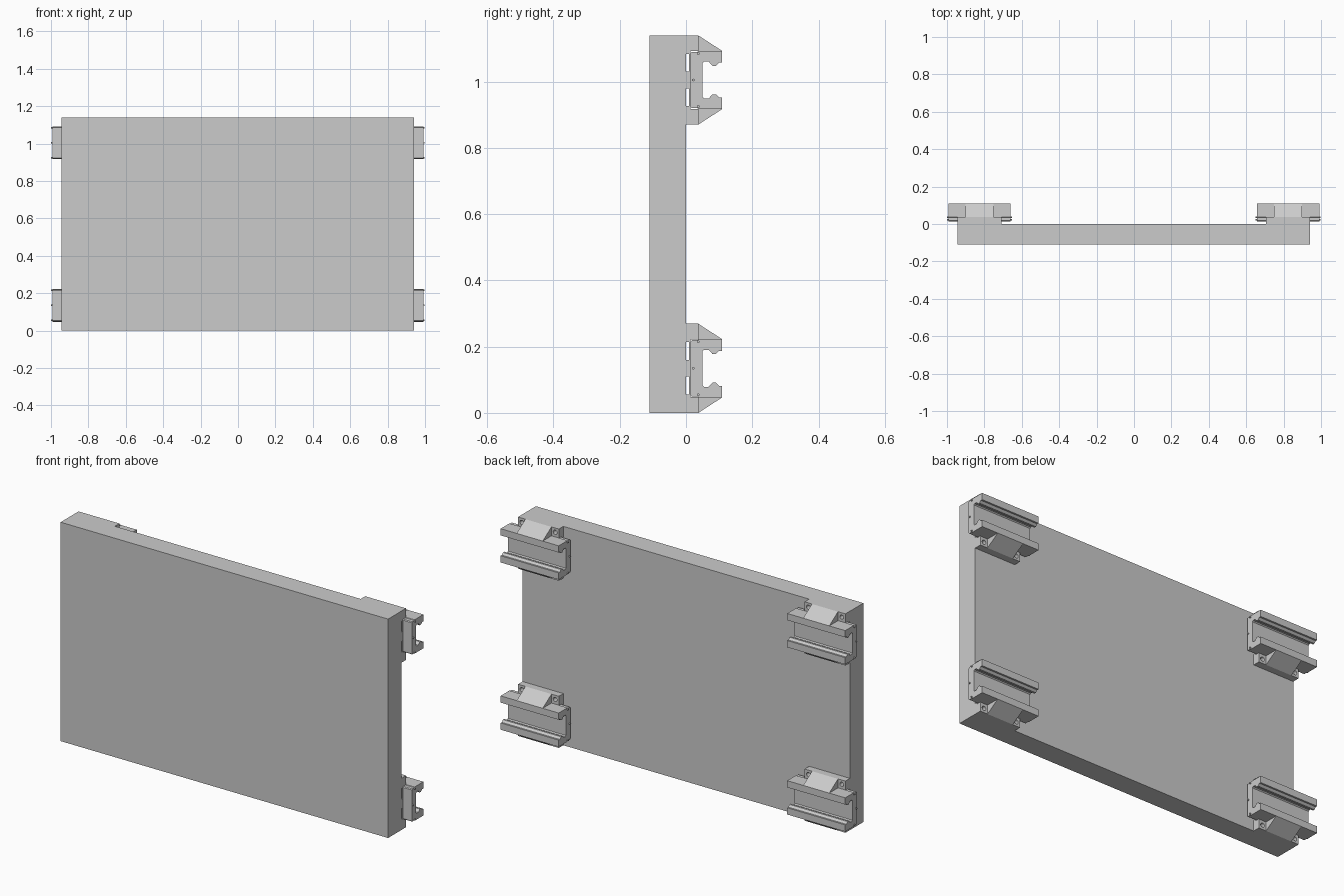
import bpy, bmesh, math
from mathutils import Matrix

cube = bpy.data.objects.get("Cube")
if cube:
    bpy.data.objects.remove(cube, do_unlink=True)

grey = bpy.data.materials.new("light grey")
grey.use_nodes = True
grey.diffuse_color = (0.6, 0.6, 0.6, 1)
grey.node_tree.nodes["Principled BSDF"].inputs["Base Color"].default_value = (0.6, 0.6, 0.6, 1)


def finish(bm, name):
    bmesh.ops.recalc_face_normals(bm, faces=bm.faces)
    mesh = bpy.data.meshes.new(name)
    bm.to_mesh(mesh)
    bm.free()
    mesh.materials.append(grey)
    obj = bpy.data.objects.new(name, mesh)
    bpy.context.collection.objects.link(obj)
    return obj


def add_prism(bm, profile, x, half, z):
    """Extrude a (y, z) profile along x, centred on x."""
    face = bm.faces.new([bm.verts.new((x - half, py, z + pz)) for py, pz in profile])
    new = bmesh.ops.extrude_face_region(bm, geom=[face])["geom"]
    moved = [v for v in new if isinstance(v, bmesh.types.BMVert)]
    bmesh.ops.translate(bm, verts=moved, vec=(2 * half, 0, 0))


def add_cylinder(bm, radius, depth, centre, angle, axis):
    bmesh.ops.create_cone(bm, cap_ends=True, segments=16, radius1=radius, radius2=radius,
                          depth=depth, matrix=Matrix.Translation(centre) @ Matrix.Rotation(angle, 4, axis))


def symmetric(half):
    return half + [(y, -z) for y, z in reversed(half)]


# Profiles in (y, z), upper half only
BASE = symmetric([(0, 0.025), (0.009, 0.025), (0.009, 0.079), (0, 0.079), (0, 0.1345),
                  (0.037, 0.1345), (0.037, 0.087), (0.014, 0.087)])
CHANNEL = symmetric([(0.014, 0.081), (0.018, 0.085), (0.035, 0.085), (0.037, 0.088),
                     (0.109, 0.088), (0.109, 0.053), (0.1, 0.053), (0.09, 0.043),
                     (0.08, 0.043), (0.068, 0.056), (0.055, 0.056), (0.05, 0.051)])

# Main panel
bm = bmesh.new()
add_prism(bm, [(-0.11, 0), (0, 0), (0, 1.139), (-0.11, 1.139)], -0.0015, 0.9425, 0)
finish(bm, "panel")

# Four mounting brackets on the back
for side, x in (("right", -0.826), ("left", 0.8235)):
    for level, z in (("lower", 0.1345), ("upper", 1.0045)):
        label = f"{level}_{side}"

        # Base plate with screw holes
        bm = bmesh.new()
        add_prism(bm, BASE, x, 0.1175, z)
        base = finish(bm, f"{label}_base")
        bm = bmesh.new()
        for dx in (-0.096, 0.096):
            for dz in (-0.112, 0.112):
                add_cylinder(bm, 0.011, 0.06, (x + dx, 0.042, z + dz), math.pi / 2, 'X')
        cutter = finish(bm, f"{label}_hole_cutter")
        cutter.hide_render = True
        cutter.hide_viewport = True
        holes = base.modifiers.new("holes", 'BOOLEAN')
        holes.operation = 'DIFFERENCE'
        holes.solver = 'EXACT'
        holes.object = cutter

        # Clip channel
        bm = bmesh.new()
        add_prism(bm, CHANNEL, x, 0.167, z)
        finish(bm, f"{label}_channel")

        # Sloped gussets above and below the channel
        bm = bmesh.new()
        for s in (1, -1):
            add_prism(bm, [(0.037, s * 0.1345), (0.109, s * 0.088), (0.037, s * 0.088)], x, 0.075, z)
        finish(bm, f"{label}_gussets")

        # Small end pins
        bm = bmesh.new()
        for y, dz in ((0.037, 0.08), (0.037, -0.08), (0.022, 0)):
            add_cylinder(bm, 0.004, 0.346, (x, y, z + dz), math.pi / 2, 'Y')
        finish(bm, f"{label}_pins")
